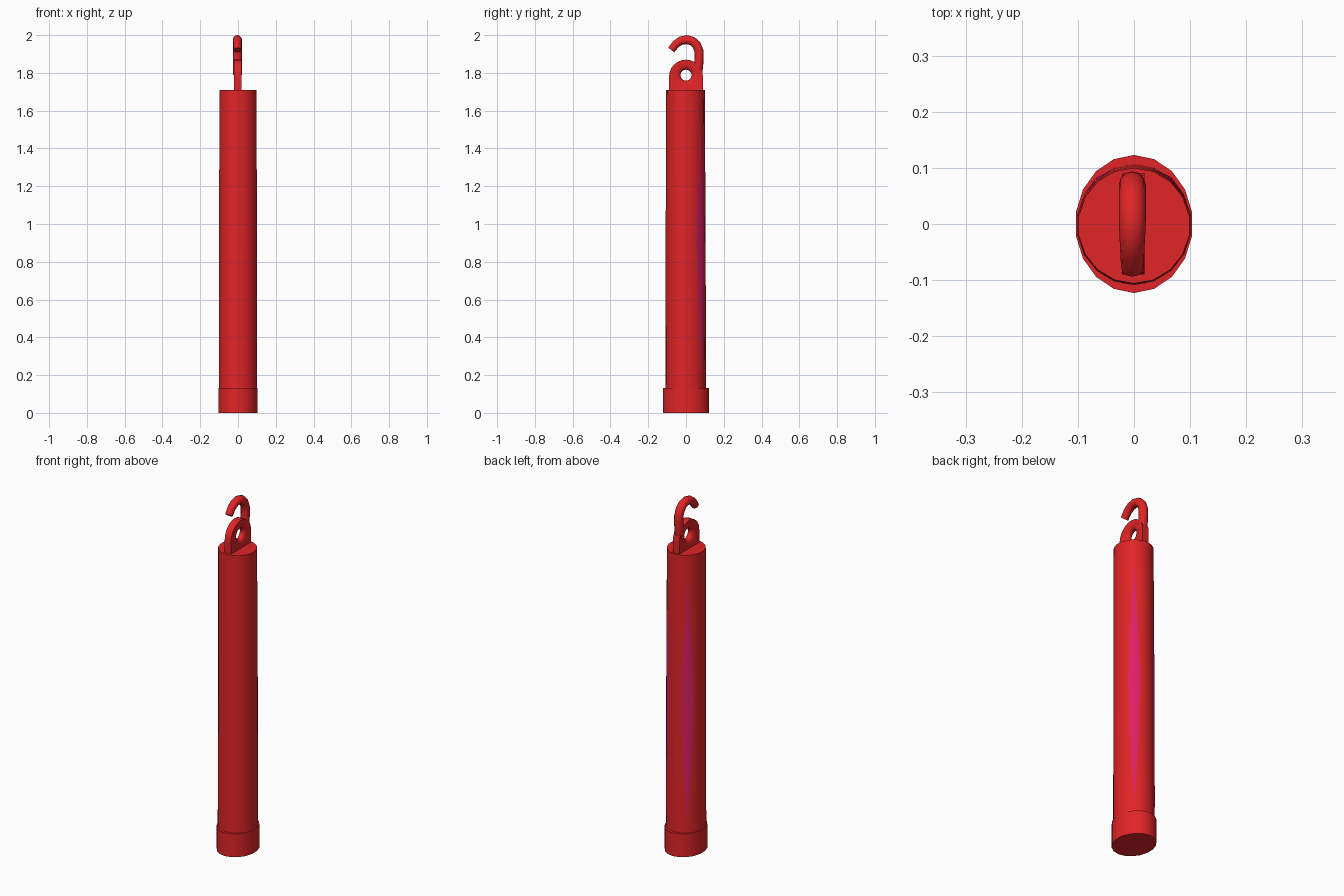
import bpy, bmesh, math
from mathutils import Vector

if "Cube" in bpy.data.objects:
    bpy.data.objects.remove(bpy.data.objects["Cube"])


def material(name, rgb):
    m = bpy.data.materials.new(name)
    m.diffuse_color = (*rgb, 1)
    m.use_nodes = True
    m.node_tree.nodes["Principled BSDF"].inputs["Base Color"].default_value = m.diffuse_color
    return m


RED = material("red plastic", (0.75, 0.018, 0.02))
PINK = material("magenta glow", (0.72, 0.014, 0.13))
SIDES = 18


def finish(name, bm, mat, angle=35, recalc=True):
    if recalc:
        bmesh.ops.recalc_face_normals(bm, faces=bm.faces)
    me = bpy.data.meshes.new(name)
    bm.to_mesh(me)
    bm.free()
    ob = bpy.data.objects.new(name, me)
    bpy.context.collection.objects.link(ob)
    me.materials.append(mat)
    bpy.ops.object.select_all(action='DESELECT')
    ob.select_set(True)
    bpy.context.view_layer.objects.active = ob
    bpy.ops.object.shade_smooth_by_angle(angle=math.radians(angle))
    return ob


def loft(rings, closed=False, caps=True):
    """Join equal-length rings of points into a tube."""
    bm = bmesh.new()
    vs = [[bm.verts.new(p) for p in r] for r in rings]
    n = len(vs[0])
    pairs = list(zip(vs, vs[1:])) + ([(vs[-1], vs[0])] if closed else [])
    for a, b in pairs:
        for i in range(n):
            j = (i + 1) % n
            bm.faces.new((a[i], a[j], b[j], b[i]))
    if caps and not closed:
        bm.faces.new(vs[0][::-1])
        bm.faces.new(vs[-1])
    return bm


def oval_point(deg, rx, ry, cy, z):
    a = math.radians(deg)
    return Vector((rx * math.cos(a), cy + ry * math.sin(a), z))


def oval(rx, ry, cy, z):
    return [oval_point(10 + 360 / SIDES * i, rx, ry, cy, z) for i in range(SIDES)]


def body_size(z):
    t = (z - 0.12) / (1.71 - 0.12)
    return 0.103 - 0.003 * t, 0.108 - 0.005 * t, -0.001 - 0.002 * t


# Tube body and wider bottom cap
finish("stick_body", loft([oval(*body_size(z), z) for z in (0.12, 0.9, 1.71)]), RED)
finish("bottom_cap", loft([oval(0.105, 0.123, 0, 0), oval(0.105, 0.123, 0, 0.132)]), RED)

# Two tapered glow streaks lying on the rear quarters: (height, half width in facets)
streak = [(0.2, 0.03), (0.35, 0.3), (0.6, 0.65), (0.9, 0.85),
          (1.15, 0.65), (1.3, 0.4), (1.56, 0.03)]
for name, deg in (("right_streak", 50), ("left_streak", 130)):
    bm = bmesh.new()
    rows = []
    for z, h in streak:
        rx, ry, cy = body_size(z)
        p = [oval_point(deg + d, rx + 0.0015, ry + 0.0015, cy, z) for d in (-20, 0, 20)]
        rows.append([bm.verts.new(q) for q in
                     (p[1].lerp(p[0], h), p[1], p[1].lerp(p[2], h))])
    for a, b in zip(rows, rows[1:]):
        for i in range(2):
            bm.faces.new((a[i], a[i + 1], b[i + 1], b[i]))
    finish(name, bm, PINK, recalc=False)

# Arched hanging tab with a dished hole
ZC, R, N = 1.78, 0.09, 24


def tab_ring(x, r=None):
    pts = []
    for i in range(N):
        a = math.tau * i / N
        c, s = math.cos(a), math.sin(a)
        k = r or (R if s > -1e-6 else R / max(abs(c), abs(s)))
        pts.append((x, k * c, ZC + k * s + (0.008 if r else 0)))
    return pts


finish("hanging_tab", loft([tab_ring(-0.021), tab_ring(-0.021, 0.048),
                            tab_ring(-0.012, 0.034), tab_ring(0, 0.029),
                            tab_ring(0.012, 0.034), tab_ring(0.019, 0.048),
                            tab_ring(0.019)], closed=True), RED, 50)

# Open hook: round tube swept along a path in the y-z plane
path = [Vector((-0.003, y, z)) for y, z in (
    (0.06, 1.79), (0.067, 1.84), (0.07, 1.88), (0.069, 1.915), (0.057, 1.946),
    (0.034, 1.968), (0.004, 1.976), (-0.026, 1.971), (-0.053, 1.953), (-0.078, 1.921))]
rings = []
for i, p in enumerate(path):
    t = (path[min(i + 1, len(path) - 1)] - path[max(i - 1, 0)]).normalized()
    side = t.cross(Vector((1, 0, 0)))
    rr = 0.024 - 0.004 * max(0, i - 6) / 3
    rings.append([p + rr * (Vector((math.cos(a), 0, 0)) + side * math.sin(a))
                  for a in (math.tau * k / 12 for k in range(12))])
finish("hook", loft(rings), RED, 50)
